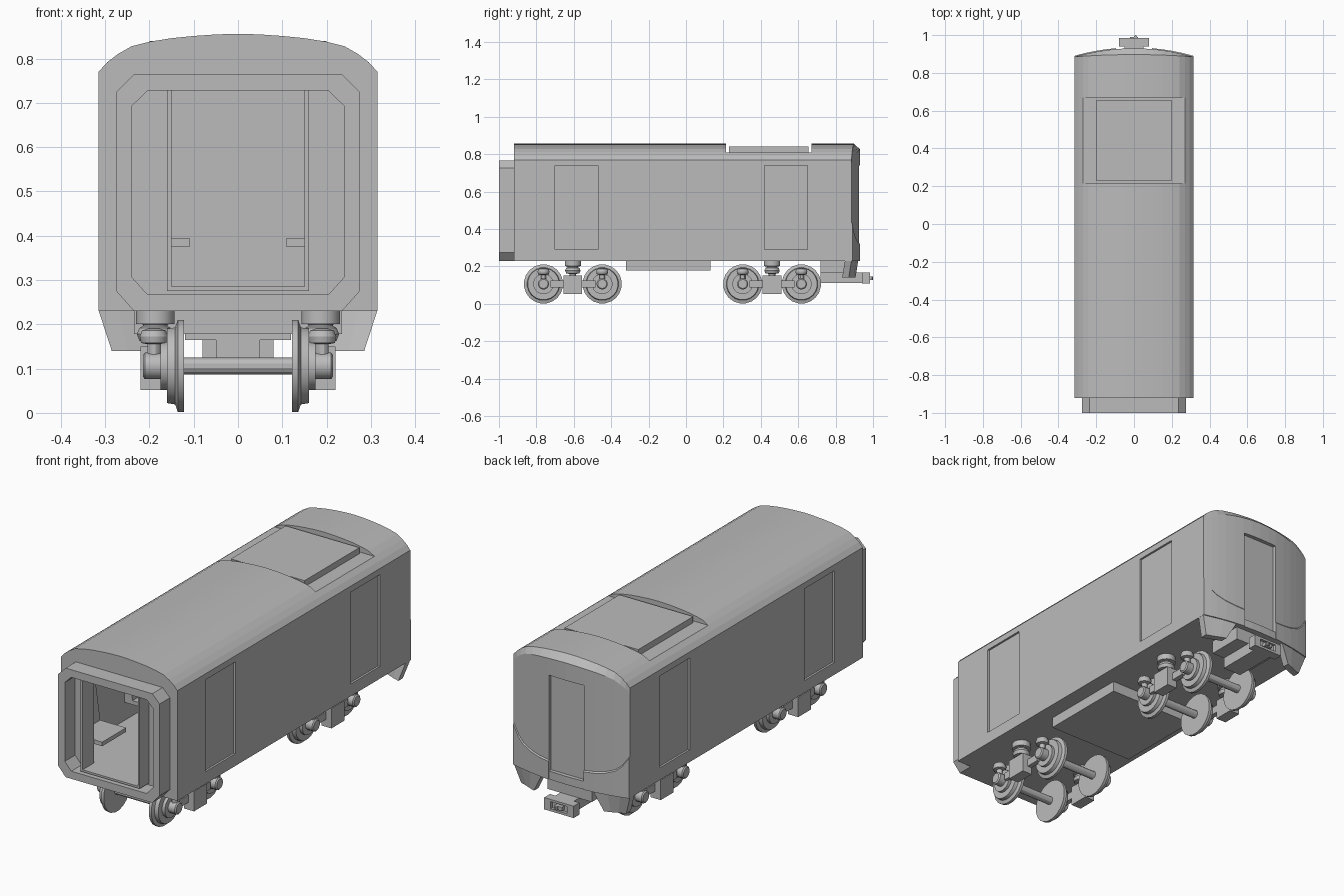
import bpy, bmesh, math
from mathutils import Matrix, Vector

if "Cube" in bpy.data.objects:
    bpy.data.objects.remove(bpy.data.objects["Cube"])

grey = bpy.data.materials.new("plain grey")
grey.diffuse_color = (0.5, 0.5, 0.5, 1)
grey.use_nodes = True
grey.node_tree.nodes["Principled BSDF"].inputs["Base Color"].default_value = grey.diffuse_color


def finish(bm, name):
    bmesh.ops.recalc_face_normals(bm, faces=bm.faces)
    me = bpy.data.meshes.new(name)
    bm.to_mesh(me)
    bm.free()
    me.materials.append(grey)
    ob = bpy.data.objects.new(name, me)
    bpy.context.collection.objects.link(ob)
    return ob


def box(name, x0, x1, y0, y1, z0, z1):
    bm = bmesh.new()
    m = Matrix.Translation(((x0 + x1) / 2, (y0 + y1) / 2, (z0 + z1) / 2))
    m = m @ Matrix.Diagonal((abs(x1 - x0), y1 - y0, z1 - z0, 1))
    bmesh.ops.create_cube(bm, size=1, matrix=m)
    return finish(bm, name)


def loft(name, cols, closed=False):
    """Skin a row of matching point rings; cap the ends or join them up."""
    bm = bmesh.new()
    rings = [[bm.verts.new(p) for p in c] for c in cols]
    n = len(rings[0])
    pairs = list(zip(rings, rings[1:]))
    if closed:
        pairs.append((rings[-1], rings[0]))
    else:
        bm.faces.new(rings[0])
        bm.faces.new(rings[-1][::-1])
    for a, b in pairs:
        for i in range(n):
            j = (i + 1) % n
            bm.faces.new((a[i], a[j], b[j], b[i]))
    return finish(bm, name)


def lathe(name, centre, axis, profile, n=20):
    """Turned solid: profile is (distance along axis, radius)."""
    c = Vector(centre)
    cols = []
    for d, r in profile:
        ring = []
        for k in range(n):
            a = 2 * math.pi * (k + 0.5) / n
            u, v = r * math.cos(a), r * math.sin(a)
            ring.append(c + (Vector((d, u, v)) if axis == 'x' else Vector((u, v, d))))
        cols.append(ring)
    ob = loft(name, cols)
    bpy.context.view_layer.objects.active = ob
    ob.select_set(True)
    bpy.ops.object.shade_smooth_by_angle(angle=math.radians(30))
    ob.select_set(False)
    return ob


def cut(ob, cutter):
    cutter.hide_render = True
    mod = ob.modifiers.new("cut", 'BOOLEAN')
    mod.operation, mod.solver, mod.object = 'DIFFERENCE', 'EXACT', cutter
    bpy.context.view_layer.objects.active = ob
    bpy.ops.object.modifier_apply(modifier=mod.name)
    bpy.data.objects.remove(cutter)


# Body shell: side-to-side loft with arched roof and bowed rear end
ROOF = [(0, .856), (.05, .8545), (.10, .851), (.15, .846), (.20, .838),
        (.24, .828), (.27, .811), (.295, .792), (.315, .77)]


def nose(x):
    return .885 + .045 * (1 - (x / .315) ** 2)


def column(x, z):
    yb = .885 + .012 * (1 - (x / .315) ** 2)
    return [(x, -.92, .23), (x, -.92, z), (x, yb, z), (x, nose(x), z - .03), (x, nose(x), .23)]


half = [column(x, z) for x, z in ROOF]
left = [[(-p[0], p[1], p[2]) for p in c] for c in half[:0:-1]]
body = loft("body_shell", left + half)

cut(body, box("cabin_cutter", -.295, .295, -.90, .855, .285, .785))
cut(body, box("front_doorway_cutter", -.15, .15, -1, -.88, .285, .73))
cut(body, box("roof_cutter", -.4, .4, .215, .67, .81, 1))
cut(body, box("rear_door_cutter", -.095, .095, .91, 1.1, .27, .74))
for s in (-1, 1):
    for y in (-.70, .42):
        cut(body, box("side_door_cutter", s * .305, s * .4, y, y + .23, .29, .74))

# Roof unit
box("roof_unit", -.20, .20, .23, .655, .80, .84)

# Gangway: chamfered outer ring, inner door tunnel
OCT = [(.275, .275), (.275, .725), (.235, .765), (-.235, .765),
       (-.275, .725), (-.275, .275), (-.235, .23), (.235, .23)]
ring = []
for x, z in OCT:
    xi, zi = x * .87, .4975 + (z - .4975) * .86
    ring.append([(x, -1, z), (x, -.915, z), (xi, -.915, zi), (xi, -1, zi)])
loft("gangway_ring", ring, closed=True)
tunnel = []
for sx, sz in ((1, 0), (1, 1), (-1, 1), (-1, 0)):
    x, z, zo = sx * .15, (.285, .73)[sz], (.275, .74)[sz]
    tunnel.append([(sx * .16, -.99, zo), (sx * .16, -.915, zo), (x, -.915, z), (x, -.99, z)])
loft("gangway_tunnel", tunnel, closed=True)

for s in (-1, 1):
    # Rear apron flaps beside the coupler
    cols = []
    for xt, xb in ((.14, .19), (.21, .22), (.27, .25), (.315, .285)):
        yt, yb = nose(xt), nose(xt) - .015
        cols.append([(s * xt, yt, .232), (s * xb, yb, .14),
                     (s * xb, yb - .035, .14), (s * xt, yt - .035, .232)])
    loft("rear_apron", cols)
    # Raised lower fascia sweeping up at the corners
    cols = []
    for x, zt in ((.095, .33), (.15, .335), (.20, .345), (.25, .365), (.28, .39), (.315, .44)):
        y = nose(x)
        cols.append([(s * x, y - .004, .23), (s * x, y + .005, .23),
                     (s * x, y + .005, zt - .012), (s * x, y - .004, zt)])
    loft("rear_fascia", cols)
    # Benches along the walls between the doors, with leaning backs
    for y0, y1 in ((-.895, -.71), (-.46, .41), (.66, .845)):
        box("bench_seat", s * .11, s * .297, y0, y1, .375, .395)
        loft("bench_back", [[(s * .25, y, .395), (s * .275, y, .57),
                             (s * .296, y, .57), (s * .296, y, .395)] for y in (y0, y1)])

# Underfloor equipment box
box("underfloor_box", -.235, .235, -.32, .13, .178, .232)

# Bogies
for yc in (-.605, .46):
    for dy in (-.157, .157):
        y, z = yc + dy, .106
        lathe("axle", (0, y, z), 'x', [(-.16, .02), (.16, .02)], 12)
        for s in (-1, 1):
            lathe("wheel", (0, y, z), 'x',
                  [(s * .122, .105), (s * .136, .105), (s * .142, .088), (s * .16, .085)], 20)
            lathe("axle_box_ring", (0, y, z), 'x', [(s * .158, .055), (s * .175, .055)], 16)
            lathe("axle_box", (0, y, z), 'x', [(s * .17, .03), (s * .21, .03), (s * .215, .024)], 14)
            # Primary spring
            lathe("axle_spring", (s * .19, y, 0), 'z',
                  [(.13, .015), (.155, .015), (.158, .03), (.172, .033), (.186, .028), (.19, .015)], 12)
    for s in (-1, 1):
        box("bogie_centre_block", s * .165, s * .22, yc - .05, yc + .05, .052, .15)
        box("bogie_side_bar", s * .165, s * .19, yc - .12, yc + .12, .088, .125)
        # Air spring
        lathe("air_spring", (s * .187, yc, 0), 'z',
              [(.145, .018), (.16, .018), (.162, .036), (.178, .042), (.192, .036),
               (.196, .028), (.2, .028), (.201, .044), (.232, .044)], 16)

# Coupler
box("coupler_mount", -.12, .12, .72, .90, .165, .232)
box("coupler_bar", -.05, .05, .72, .95, .11, .166)
head = box("coupler_head", -.08, .08, .94, .985, .108, .166)
cut(head, box("coupler_cutter", -.045, .045, .97, 1.1, .12, .155))
box("coupler_pin", -.02, .02, .965, .99, .128, .146)
lathe("coupler_knob", (.008, .992, 0), 'z', [(.128, .008), (.146, .008)], 8)
